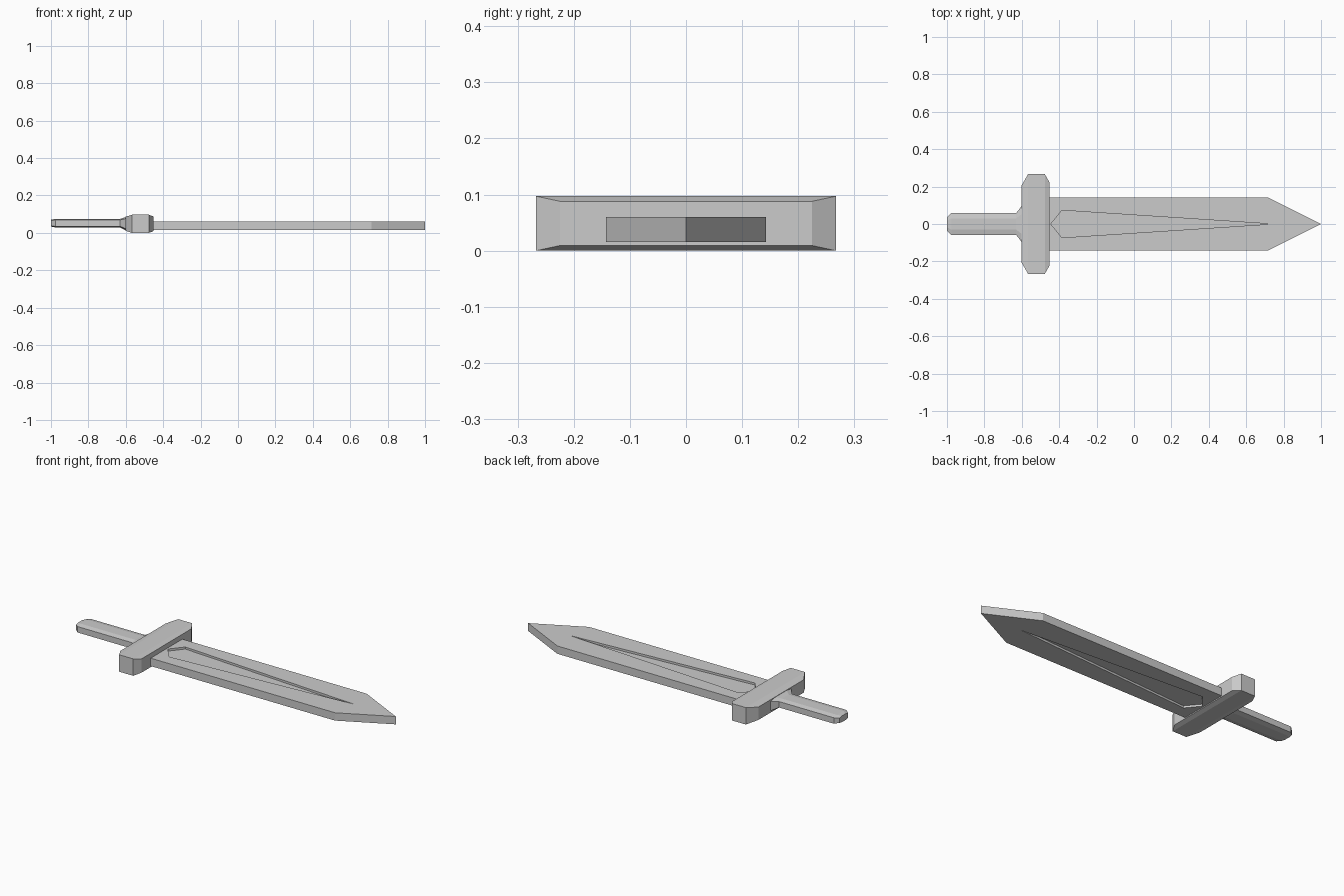
import bpy, bmesh

if "Cube" in bpy.data.objects:
    bpy.data.objects.remove(bpy.data.objects["Cube"])


def make_object(name, bm):
    bmesh.ops.recalc_face_normals(bm, faces=bm.faces)
    mesh = bpy.data.meshes.new(name)
    bm.to_mesh(mesh)
    bm.free()
    obj = bpy.data.objects.new(name, mesh)
    bpy.context.collection.objects.link(obj)
    return obj


def plate(name, outline, z0, z1):
    """Extrude an outline in XY between two heights."""
    bm = bmesh.new()
    face = bm.faces.new([bm.verts.new((x, y, z0)) for x, y in outline])
    out = bmesh.ops.extrude_face_region(bm, geom=[face])
    for v in out["geom"]:
        if isinstance(v, bmesh.types.BMVert):
            v.co.z = z1
    return make_object(name, bm)


def loft(name, rings):
    """Skin rings of (x, [(y, z), ...]) along X and cap both ends."""
    bm = bmesh.new()
    loops = [[bm.verts.new((x, y, z)) for y, z in sec] for x, sec in rings]
    for a, b in zip(loops, loops[1:]):
        n = len(a)
        for i in range(n):
            bm.faces.new((a[i], a[(i + 1) % n], b[(i + 1) % n], b[i]))
    bm.faces.new(loops[0])
    bm.faces.new(loops[-1])
    return make_object(name, bm)


def rect(w, z0, z1):
    return [(-w, z0), (w, z0), (w, z1), (-w, z1)]


def octagon(w, z0, z1, cy, cz):
    return [(-w + cy, z0), (w - cy, z0), (w, z0 + cz), (w, z1 - cz),
            (w - cy, z1), (-w + cy, z1), (-w, z1 - cz), (-w, z0 + cz)]


# Blade
blade = plate("blade", [(-0.5, -0.143), (0.715, -0.143), (1.0, 0),
                        (0.715, 0.143), (-0.5, 0.143)], 0.015, 0.06)

# Tapered recess cut into both flat sides
groove = [(-0.445, 0), (-0.385, -0.073), (0.735, 0), (-0.385, 0.073)]
for side, z0, z1 in (("top", 0.048, 0.1), ("bottom", -0.03, 0.027)):
    cutter = plate("groove_cutter_" + side, groove, z0, z1)
    cutter.hide_render = True
    cutter.hide_viewport = True
    mod = blade.modifiers.new("groove_" + side, "BOOLEAN")
    mod.operation = "DIFFERENCE"
    mod.solver = "EXACT"
    mod.object = cutter

# Crossguard with bevelled front and back
loft("crossguard", [(-0.602, rect(0.205, 0.012, 0.086)),
                    (-0.566, rect(0.267, 0.0, 0.097)),
                    (-0.477, rect(0.267, 0.0, 0.097)),
                    (-0.453, rect(0.225, 0.009, 0.088))])

# Grip with bevelled pommel end and a flare into the guard
loft("grip", [(-1.0, octagon(0.037, 0.034, 0.070, 0.02, 0.004)),
              (-0.977, octagon(0.058, 0.029, 0.075, 0.028, 0.006)),
              (-0.63, octagon(0.058, 0.029, 0.075, 0.028, 0.006)),
              (-0.598, octagon(0.1, 0.013, 0.085, 0.045, 0.008))])
